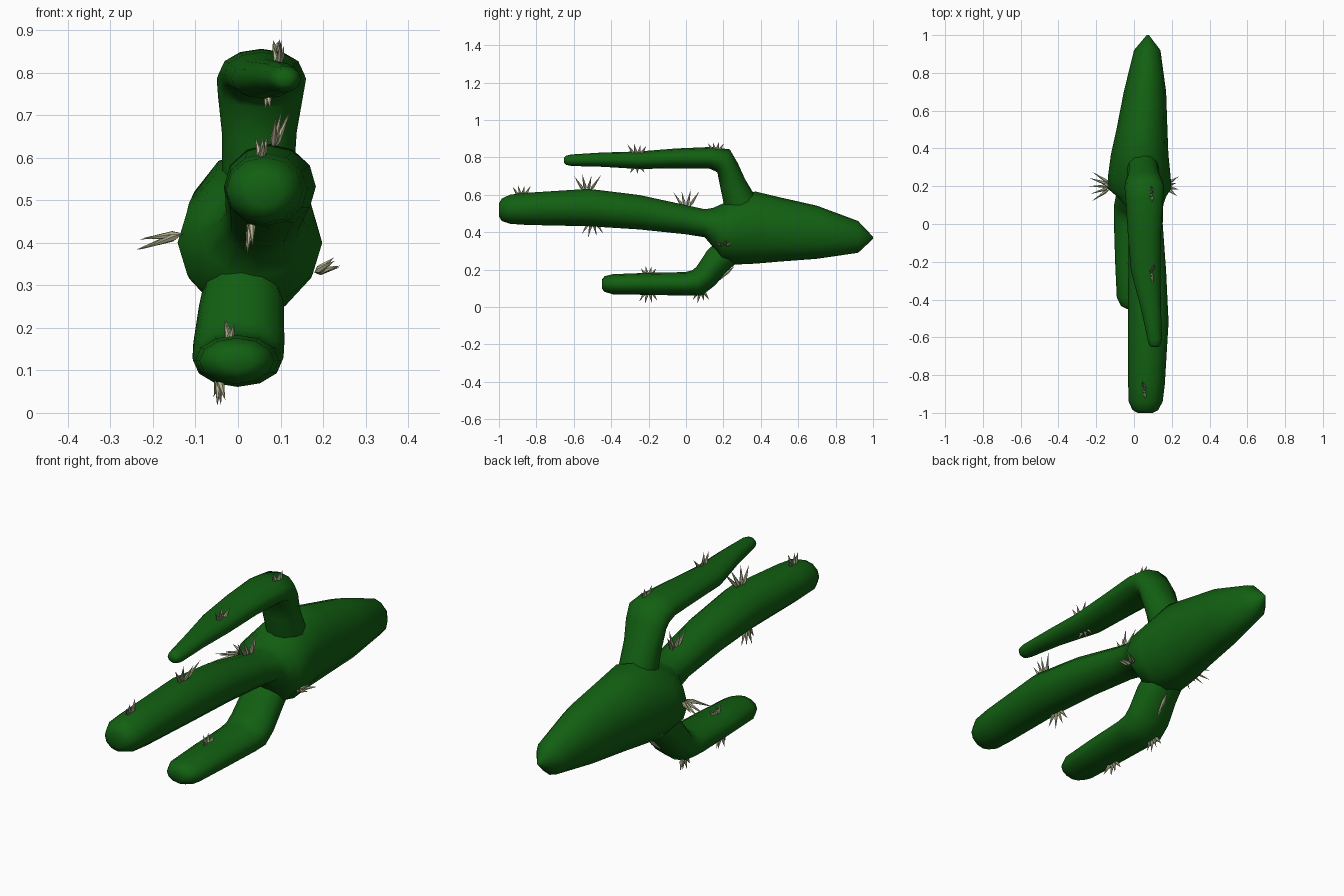
import bpy, bmesh, math, random
from mathutils import Vector

random.seed(4)


def material(name, color):
    m = bpy.data.materials.new(name)
    m.diffuse_color = color
    return m


GREEN = material("cactus_green", (0.006, 0.115, 0.006, 1))
TAN = material("spine_tan", (0.45, 0.45, 0.28, 1))


def finish(bm, name, mat, angle):
    bmesh.ops.recalc_face_normals(bm, faces=bm.faces)
    me = bpy.data.meshes.new(name)
    bm.to_mesh(me)
    bm.free()
    ob = bpy.data.objects.new(name, me)
    bpy.context.collection.objects.link(ob)
    me.materials.append(mat)
    bpy.ops.object.select_all(action='DESELECT')
    ob.select_set(True)
    bpy.context.view_layer.objects.active = ob
    bpy.ops.object.shade_smooth_by_angle(angle=math.radians(angle))
    return ob


def limb(name, sections, sides=12, upright=False):
    """Loft of elliptical rings (x, y, z, half width, half thickness), closed at both ends."""
    bm = bmesh.new()
    pts = [Vector(s[:3]) for s in sections]
    rings = []
    for i, (x, y, z, rx, rn) in enumerate(sections):
        t = pts[min(i + 1, len(pts) - 1)] - pts[max(i - 1, 0)]
        if i not in (0, len(pts) - 1):
            t = (pts[i + 1] - pts[i]).normalized() + (pts[i] - pts[i - 1]).normalized()
        if upright:
            t = Vector((0, 1, 0))
        n = Vector((0, -t.z, t.y)).normalized()
        rings.append([bm.verts.new(pts[i] + Vector((rx * math.cos(a), 0, 0)) + n * rn * math.sin(a))
                      for a in (2 * math.pi * k / sides for k in range(sides))])
    for a, b in zip(rings, rings[1:]):
        for k in range(sides):
            j = (k + 1) % sides
            bm.faces.new((a[k], a[j], b[j], b[k]))
    bm.faces.new(rings[0])
    bm.faces.new(rings[-1])
    return finish(bm, name, GREEN, 60)


# Trunk with swollen, pointed base
limb("trunk", [
    (0.06, -1.0, 0.52, 0.04, 0.035),
    (0.06, -0.985, 0.52, 0.068, 0.06),
    (0.062, -0.94, 0.523, 0.09, 0.078),
    (0.066, -0.85, 0.525, 0.097, 0.086),
    (0.075, -0.52, 0.532, 0.108, 0.1),
    (0.07, -0.25, 0.507, 0.1, 0.092),
    (0.062, 0.0, 0.467, 0.09, 0.078),
    (0.055, 0.1, 0.448, 0.1, 0.075),
    (0.04, 0.145, 0.425, 0.13, 0.105),
    (0.028, 0.19, 0.4, 0.17, 0.15),
    (0.028, 0.26, 0.405, 0.165, 0.178),
    (0.03, 0.37, 0.425, 0.152, 0.193),
    (0.042, 0.5, 0.415, 0.135, 0.172),
    (0.058, 0.7, 0.4, 0.112, 0.142),
    (0.07, 0.92, 0.375, 0.07, 0.085),
    (0.073, 1.0, 0.37, 0.006, 0.006)], upright=True)

# Upper arm, bent forward and tapering
limb("upper_arm", [
    (0.045, 0.32, 0.48, 0.085, 0.09),
    (0.047, 0.285, 0.57, 0.085, 0.086),
    (0.05, 0.25, 0.66, 0.088, 0.07),
    (0.053, 0.222, 0.745, 0.1, 0.06),
    (0.055, 0.195, 0.785, 0.105, 0.07),
    (0.055, 0.13, 0.798, 0.1, 0.058),
    (0.055, -0.05, 0.795, 0.088, 0.053),
    (0.062, -0.25, 0.785, 0.078, 0.047),
    (0.09, -0.45, 0.788, 0.053, 0.038),
    (0.11, -0.61, 0.785, 0.038, 0.031),
    (0.11, -0.64, 0.785, 0.03, 0.025),
    (0.11, -0.652, 0.785, 0.016, 0.014)])

# Lower arm
limb("lower_arm", [
    (0.01, 0.26, 0.33, 0.085, 0.08),
    (0.008, 0.17, 0.25, 0.1, 0.077),
    (0.002, 0.105, 0.165, 0.107, 0.07),
    (0.0, 0.06, 0.13, 0.107, 0.072),
    (-0.001, 0.0, 0.124, 0.105, 0.063),
    (-0.002, -0.2, 0.124, 0.098, 0.059),
    (-0.003, -0.39, 0.122, 0.088, 0.054),
    (-0.003, -0.435, 0.123, 0.065, 0.042),
    (-0.003, -0.45, 0.123, 0.035, 0.024)])


def spines(name, base, direction, length, count=4):
    """A tuft of slim cones fanned mostly along y."""
    bm = bmesh.new()
    d = Vector(direction).normalized()
    side = d.cross(Vector((0, 1, 0))).normalized()
    for i in range(count):
        f = i / (count - 1) - 0.5 if count > 1 else 0
        v = (d + Vector((0, 1.3 * f, 0)) + side * random.uniform(-0.3, 0.3)).normalized()
        ln = length * random.uniform(0.8, 1.05)
        root = Vector(base) + Vector((0, 0.03 * f, 0)) - d * 0.012
        u = v.orthogonal().normalized()
        w = v.cross(u)
        tip, tail = bm.verts.new(root + v * (ln + 0.012)), bm.verts.new(root)
        ring = [bm.verts.new(root + v * ln * 0.3 + (u * math.cos(a) + w * math.sin(a)) * 0.009)
                for a in (math.tau * k / 6 for k in range(6))]
        for k in range(6):
            bm.faces.new((ring[k], ring[(k + 1) % 6], tip))
            bm.faces.new((ring[(k + 1) % 6], ring[k], tail))
    finish(bm, name, TAN, 40)


UP, DOWN = (0, 0, 1), (0, 0, -1)
tufts = [
    ("trunk_top", (0.055, -0.88, 0.605), UP, 0.055, 4),
    ("trunk_top", (0.085, -0.53, 0.63), (0.25, 0, 1), 0.1, 4),
    ("trunk_top", (0.06, 0.0, 0.545), UP, 0.09, 4),
    ("trunk_bottom", (0.03, -0.5, 0.445), (-0.2, 0, -1), 0.08, 4),
    ("base_left", (-0.14, 0.2, 0.42), (-1, 0, -0.1), 0.11, 5),
    ("base_right", (0.19, 0.2, 0.335), (1, 0, 0.5), 0.06, 4),
    ("base_bottom", (0.02, 0.25, 0.21), (0, -0.85, -0.75), 0.16, 1),
    ("upper_arm_top", (0.095, 0.16, 0.845), UP, 0.042, 4),
    ("upper_arm_top", (0.095, -0.26, 0.823), UP, 0.06, 4),
    ("upper_arm_bottom", (0.07, -0.26, 0.742), DOWN, 0.035, 3),
    ("lower_arm_top", (-0.02, -0.2, 0.18), UP, 0.04, 4),
    ("lower_arm_bottom", (-0.045, -0.2, 0.072), DOWN, 0.055, 4),
    ("lower_arm_bottom", (-0.045, 0.08, 0.07), DOWN, 0.05, 4),
]
for part, *args in tufts:
    spines(part + "_spines", *args)
